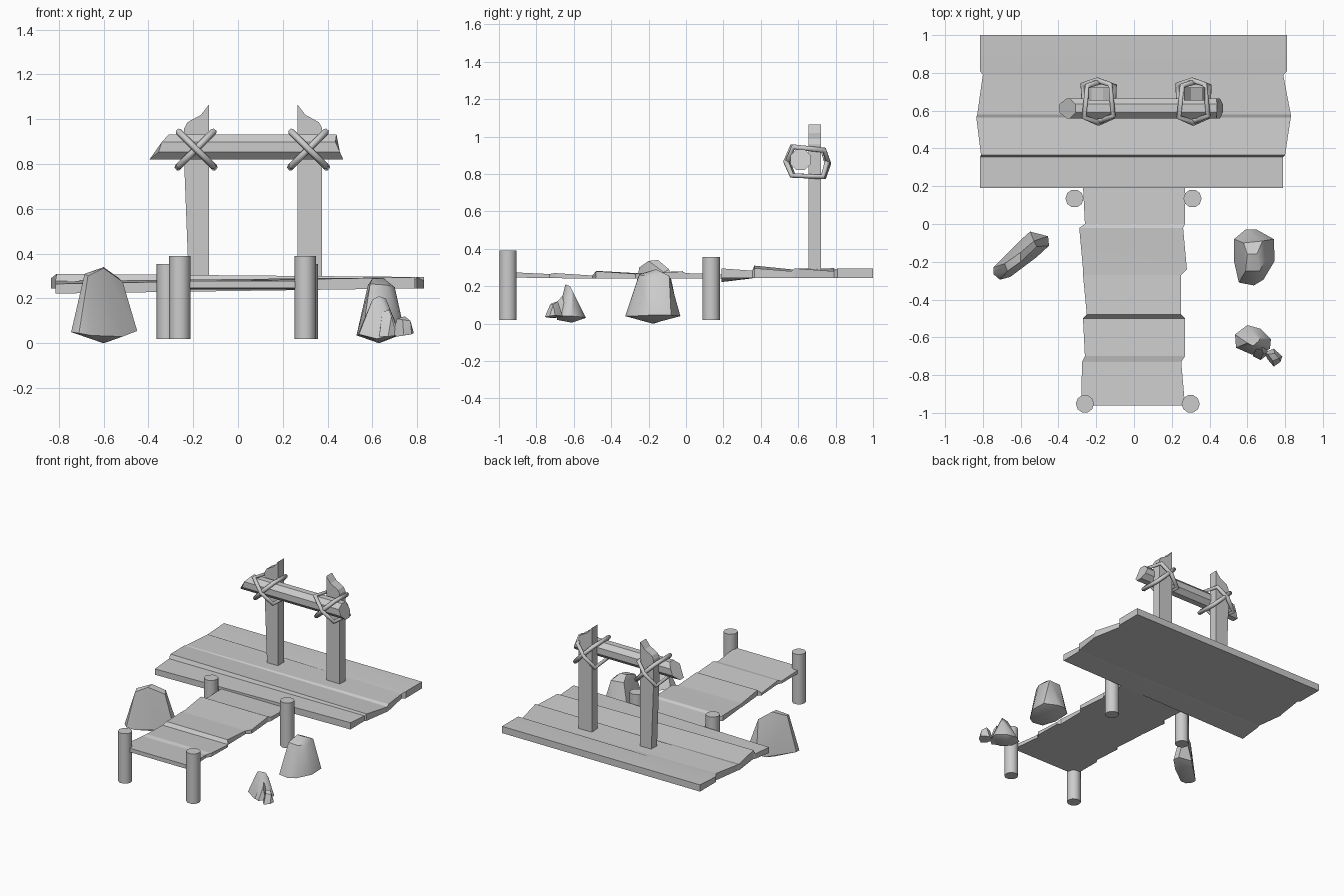
import bpy, bmesh
from math import sin, cos, tau, radians


def finish(bm, name, angle=30):
    bmesh.ops.recalc_face_normals(bm, faces=bm.faces)
    me = bpy.data.meshes.new(name)
    bm.to_mesh(me)
    bm.free()
    ob = bpy.data.objects.new(name, me)
    bpy.context.collection.objects.link(ob)
    bpy.ops.object.select_all(action='DESELECT')
    ob.select_set(True)
    bpy.context.view_layer.objects.active = ob
    bpy.ops.object.shade_smooth_by_angle(angle=radians(angle))
    return ob


def loft(name, rings, closed=False, angle=30):
    """Skin a list of equal-length rings; cap the ends unless closed."""
    bm = bmesh.new()
    vs = [[bm.verts.new(p) for p in r] for r in rings]
    n = len(vs[0])
    pairs = list(zip(vs, vs[1:])) + ([(vs[-1], vs[0])] if closed else [])
    for a, b in pairs:
        for i in range(n):
            j = (i + 1) % n
            bm.faces.new((a[i], a[j], b[j], b[i]))
    if not closed:
        bm.faces.new(vs[0])
        bm.faces.new(vs[-1])
    return finish(bm, name, angle)


def deck(name, stations):
    """Plank floor: station = y, x left/right, top z left/right, bottom z left/right."""
    loft(name, [[(xl, y, bl), (xr, y, br), (xr, y, tr), (xl, y, tl)]
                for y, xl, xr, tl, tr, bl, br in stations], angle=5)


def rock(name, points):
    bm = bmesh.new()
    for p in points:
        bm.verts.new(p)
    bmesh.ops.convex_hull(bm, input=bm.verts)
    loose = [v for v in bm.verts if not v.link_faces]
    bmesh.ops.delete(bm, geom=loose, context='VERTS')
    return finish(bm, name, 35)


# Main platform with uneven planks running along x
deck("platform", [
    (0.19, -.815, .79, .265, .295, .222, .245),
    (0.355, -.815, .79, .278, .283, .242, .245),
    (0.365, -.81, .80, .31, .296, .245, .245),
    (0.565, -.835, .83, .29, .28, .245, .245),
    (0.58, -.83, .83, .288, .295, .245, .245),
    (0.79, -.80, .79, .296, .28, .245, .245),
    (0.81, -.815, .81, .285, .295, .245, .245),
    (1.00, -.815, .81, .295, .295, .245, .245)])

# Narrow walkway with planks across
deck("walkway", [
    (-.96, -.28, .27, .276, .276, .247, .247),
    (-.73, -.275, .25, .262, .265, .243, .243),
    (-.70, -.26, .27, .27, .27, .243, .243),
    (-.50, -.27, .27, .257, .257, .24, .24),
    (-.48, -.25, .25, .282, .28, .24, .24),
    (-.27, -.27, .25, .27, .266, .242, .242),
    (-.24, -.27, .28, .268, .27, .242, .242),
    (-.02, -.29, .26, .28, .278, .24, .24),
    (0.00, -.26, .27, .268, .27, .24, .24),
    (0.20, -.27, .27, .262, .262, .24, .24)])

# Round piles at the walkway corners
for i, (x, y, top) in enumerate([(-.26, -.952, .39), (.30, -.952, .39),
                                 (-.315, .135, .355), (.31, .135, .355)]):
    loft(f"pile_{i + 1}", [[(x + .048 * cos(tau * k / 10), y + .048 * sin(tau * k / 10), z)
                            for k in range(10)] for z in (.02, top)], angle=50)

# Gate posts with splintered tops, mirrored about x = 0.068
profile = [(-.13, .28), (-.22, .28), (-.24, .80), (-.24, .96),
           (-.225, .987), (-.165, 1.02), (-.13, 1.065)]
for name, side in (("left_gate_post", 0), ("right_gate_post", 1)):
    pts = [(.136 - x, z) if side else (x, z) for x, z in profile]
    if side:
        pts[1] = (.375, .28)
    loft(name, [[(x, y, z) for x, z in pts] for y in (.655, .722)], angle=20)

# Crossbeam: octagonal log with broken ends
BY, BZ = .612, .876
octagon = [(.058 * cos(tau * (k + .5) / 8), .060 * sin(tau * (k + .5) / 8)) for k in range(8)]


def end_x(dz, table):
    return table[0 if dz < -.04 else 1 if dz < 0 else 2 if dz < .04 else 3]


left_end, right_end = (-.395, -.355, -.34, -.31), (.47, .455, .435, .44)
loft("crossbeam", [[(end_x(z, left_end), BY + y, BZ + z) for y, z in octagon],
                   [(-.02, BY + y, BZ + z) for y, z in octagon],
                   [(end_x(z, right_end), BY + y, BZ + z) for y, z in octagon]], angle=30)

# Rope lashings: two crossed hexagonal loops at each joint
loop = [(.538, 0), (.57, .078), (.735, .06), (.758, -.01), (.735, -.083), (.57, -.075)]
for joint, cx in (("left", -.187), ("right", .315)):
    for k, slope in enumerate((1, -1)):
        cu = bpy.data.curves.new("rope", 'CURVE')
        cu.dimensions = '3D'
        cu.bevel_depth = .015
        cu.bevel_resolution = 1
        sp = cu.splines.new('POLY')
        sp.points.add(len(loop) - 1)
        sp.use_cyclic_u = True
        for p, (y, s) in zip(sp.points, loop):
            p.co = (cx + slope * s, y + .004 * slope, .867 + s, 1)
        ob = bpy.data.objects.new(f"{joint}_rope_{k + 1}", cu)
        bpy.context.collection.objects.link(ob)
        bpy.ops.object.select_all(action='DESELECT')
        ob.select_set(True)
        bpy.context.view_layer.objects.active = ob
        bpy.ops.object.convert(target='MESH')

# Boulders
rock("left_boulder", [
    (-.745, -.23, .05), (-.595, -.08, .03), (-.55, -.04, .05), (-.455, -.065, .055),
    (-.45, -.115, .055), (-.515, -.175, .03), (-.655, -.28, .035), (-.71, -.295, .045),
    (-.745, -.265, .05), (-.6, -.17, .0),
    (-.685, -.21, .31), (-.67, -.25, .30), (-.60, -.20, .335), (-.60, -.15, .34),
    (-.53, -.09, .29), (-.515, -.12, .275)])
rock("right_boulder", [
    (.53, -.08, .04), (.59, -.03, .04), (.65, -.03, .04), (.74, -.08, .045),
    (.745, -.195, .045), (.685, -.295, .04), (.635, -.325, .04), (.555, -.31, .04),
    (.53, -.2, .035), (.63, -.18, .0),
    (.58, -.10, .26), (.68, -.09, .255), (.70, -.18, .25), (.665, -.25, .26),
    (.59, -.25, .265), (.60, -.16, .29), (.65, -.16, .29)])

# Small cluster of stones
rock("cluster_large", [
    (.535, -.585, .04), (.6, -.535, .03), (.67, -.555, .035), (.725, -.61, .04),
    (.72, -.66, .04), (.66, -.69, .03), (.62, -.69, .02), (.54, -.655, .04), (.63, -.61, .005),
    (.60, -.63, .195), (.63, -.645, .21), (.66, -.62, .20), (.67, -.60, .16)])
rock("cluster_medium", [
    (.63, -.66, .04), (.70, -.64, .04), (.71, -.69, .035), (.67, -.72, .03), (.63, -.70, .03),
    (.645, -.665, .14), (.675, -.66, .15), (.685, -.685, .12)])
rock("cluster_small", [
    (.69, -.68, .04), (.74, -.66, .04), (.785, -.70, .045), (.775, -.73, .04),
    (.74, -.755, .035), (.71, -.72, .03),
    (.71, -.69, .11), (.745, -.685, .12), (.77, -.71, .10), (.735, -.725, .105)])
